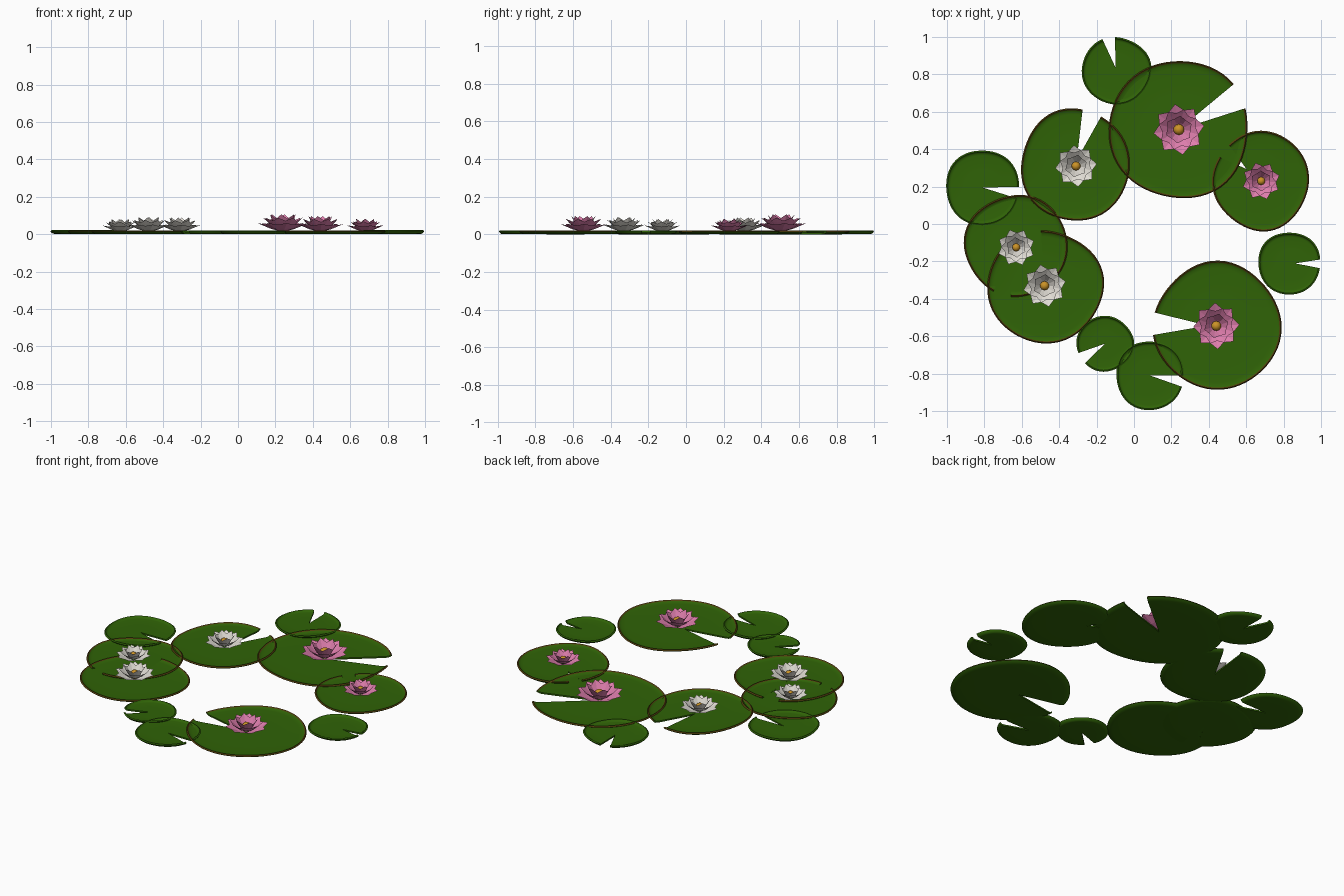
import bpy, bmesh, math
from mathutils import Vector

if "Cube" in bpy.data.objects:
    bpy.data.objects.remove(bpy.data.objects["Cube"])


def material(name, rgb):
    m = bpy.data.materials.new(name)
    m.diffuse_color = (*rgb, 1)
    m.use_nodes = True
    m.node_tree.nodes["Principled BSDF"].inputs["Base Color"].default_value = m.diffuse_color
    return m


GREEN = material("leaf green", (0.029, 0.125, 0.002))
BROWN = material("rim brown", (0.085, 0.050, 0.004))
PINK = material("petal pink", (0.74, 0.21, 0.42))
WHITE = material("petal white", (0.76, 0.73, 0.67))
GOLD = material("centre gold", (0.60, 0.29, 0.02))


def make_object(name, bm, mats):
    me = bpy.data.meshes.new(name)
    bm.to_mesh(me)
    bm.free()
    for m in mats:
        me.materials.append(m)
    ob = bpy.data.objects.new(name, me)
    bpy.context.collection.objects.link(ob)
    bpy.ops.object.select_all(action='DESELECT')
    ob.select_set(True)
    bpy.context.view_layer.objects.active = ob
    return ob


# Notched leaf: a sheet with a raised rim, thickened downwards
def lily_pad(name, cx, cy, rx, ry, start, end, tip, brown, lift):
    bm = bmesh.new()
    mid = math.radians((start + end) / 2)
    tip_pt = Vector((math.cos(mid) * rx, math.sin(mid) * ry)) * tip
    a0, a1 = math.radians(end), math.radians(start + 360)
    rings = [(0.5, 0.009), (0.90, 0.009), (0.95, 0.0105), (0.982, 0.015), (1.0, 0.020)]
    n = 56
    centre = bm.verts.new((cx + tip_pt.x, cy + tip_pt.y, 0.009 + lift))
    rows = []
    for i in range(n + 1):
        a = a0 + (a1 - a0) * i / n
        k = 1 + 0.012 * math.sin(3 * (a - mid)) - 0.014 * math.cos(4 * a + mid)
        p = Vector((rx * math.cos(a), ry * math.sin(a))) * k
        row = [centre]
        for f, z in rings:
            q = tip_pt.lerp(p, f)
            row.append(bm.verts.new((cx + q.x, cy + q.y, z + lift)))
        rows.append(row)
    for r, s in zip(rows, rows[1:]):
        bm.faces.new((centre, r[1], s[1]))
        for j in range(1, len(rings)):
            f = bm.faces.new((r[j], r[j + 1], s[j + 1], s[j]))
            f.material_index = int(brown and j == len(rings) - 1)
    ob = make_object(name, bm, [GREEN, BROWN])
    mod = ob.modifiers.new("thickness", 'SOLIDIFY')
    mod.thickness, mod.offset = 0.009, -1
    bpy.ops.object.modifier_apply(modifier=mod.name)
    # Underside and outer wall are plain green
    for poly in ob.data.polygons:
        if poly.normal.z < 0.4:
            poly.material_index = 0
    bpy.ops.object.shade_smooth_by_angle(angle=math.radians(40))


# Flower: three rings of cupped pointed petals around a round centre
def flower(name, cx, cy, R, turn, mat):
    bm = bmesh.new()
    base = Vector((cx, cy, 0.010))
    up = Vector((0, 0, 1))
    #        count, tip radius, tip height, half width, twist
    layers = [(8, 1.00, 0.33, 0.30, 0.0), (8, 0.80, 0.54, 0.27, 0.5),
              (6, 0.54, 0.67, 0.23, 0.25)]
    #        along, height share, width share, cupping
    profile = [(0.12, 0.05, 0.35, 0.01), (0.45, 0.30, 0.88, 0.04),
               (0.74, 0.66, 1.0, 0.05)]
    for count, reach, high, width, twist in layers:
        for i in range(count):
            a = turn + (i + twist) * math.tau / count
            out = Vector((math.cos(a), math.sin(a), 0))
            side = Vector((-out.y, out.x, 0))
            rows = []
            for t, h, w, cup in profile:
                p = base + R * (out * reach * t + up * (high * h + 0.03))
                off = side * R * width * w
                lip = (up - out * 0.3) * R * cup
                rows.append([bm.verts.new(p - off + lip), bm.verts.new(p),
                             bm.verts.new(p + off + lip)])
            point = bm.verts.new(base + R * (out * reach + up * (high + 0.03)))
            for r, s in zip(rows, rows[1:]):
                for j in (0, 1):
                    bm.faces.new((r[j], s[j], s[j + 1], r[j + 1]))
            for j in (0, 1):
                bm.faces.new((rows[-1][j], point, rows[-1][j + 1]))
    bm.normal_update()
    for f in bm.faces:
        if f.normal.z < 0:
            f.normal_flip()
    make_object(name + "_petals", bm, [mat])

    bm = bmesh.new()
    bmesh.ops.create_icosphere(bm, subdivisions=2, radius=0.215 * R)
    bmesh.ops.translate(bm, verts=bm.verts, vec=base + Vector((0, 0, 0.27 * R)))
    make_object(name + "_centre", bm, [GOLD])
    bpy.ops.object.shade_smooth_by_angle(angle=math.radians(40))


# centre x, y, radius x, y, notch from, to (degrees), notch tip offset, brown rim
pads = [
    (0.24, 0.505, 0.37, 0.365, 18, 40, 0.0, True),
    (0.68, 0.23, 0.25, 0.26, 133, 151, 0.4, True),
    (-0.315, 0.315, 0.285, 0.295, 61, 82, 0.1, True),
    (-0.81, 0.195, 0.19, 0.195, -17, 1, 0.0, False),
    (-0.63, -0.115, 0.27, 0.265, 244, 264, 0.1, True),
    (-0.475, -0.335, 0.305, 0.295, 94, 113, 0.1, True),
    (0.445, -0.545, 0.335, 0.335, 168, 188, 0.15, True),
    (0.83, -0.21, 0.16, 0.16, -9, 7, 0.2, False),
    (-0.155, -0.64, 0.145, 0.14, 200, 225, 0.0, False),
    (0.085, -0.81, 0.175, 0.178, -19, 0, 0.0, False),
    (-0.095, 0.82, 0.178, 0.172, 92, 113, 0.1, False),
]
for i, p in enumerate(pads):
    lily_pad(f"lily_pad_{i + 1}", *p, lift=0.0004 * (i % 4))

flowers = [
    (0.24, 0.505, 0.137, 0.15, PINK), (0.68, 0.23, 0.102, 0.3, PINK),
    (0.44, -0.545, 0.124, 0.05, PINK), (-0.31, 0.31, 0.112, 0.1, WHITE),
    (-0.63, -0.125, 0.10, 0.35, WHITE), (-0.478, -0.33, 0.115, 0.2, WHITE),
]
for i, f in enumerate(flowers):
    flower(f"flower_{i + 1}", *f)
